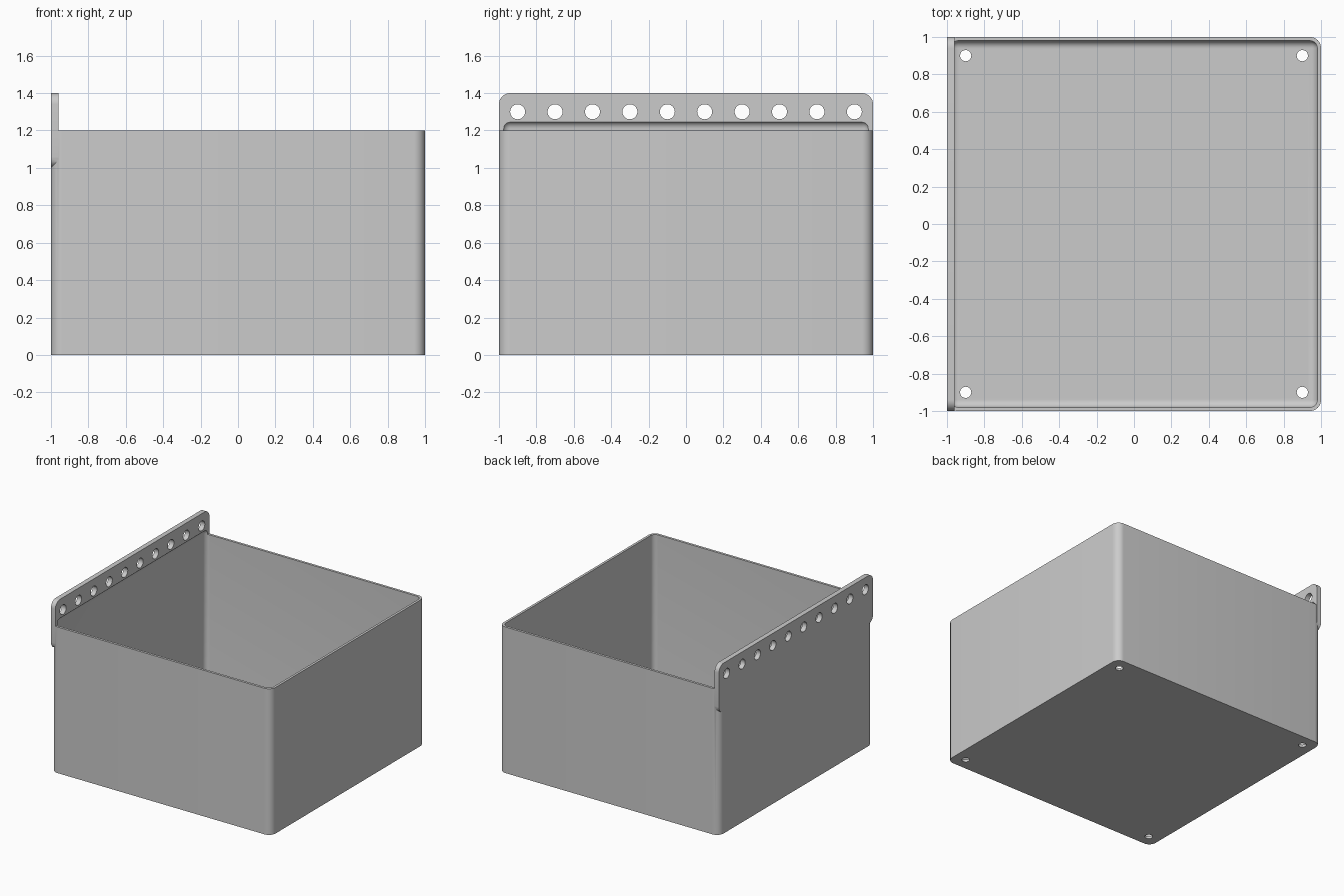
import bpy, bmesh, math
from mathutils import Matrix, Vector

old = bpy.data.objects.get("Cube")
if old:
    bpy.data.objects.remove(old, do_unlink=True)

grey = bpy.data.materials.new("plain_grey")
grey.use_nodes = True
grey.diffuse_color = (0.6, 0.6, 0.6, 1)
grey.node_tree.nodes["Principled BSDF"].inputs["Base Color"].default_value = (0.6, 0.6, 0.6, 1)


def finish(name, bm):
    mesh = bpy.data.meshes.new(name)
    bm.to_mesh(mesh)
    bm.free()
    mesh.materials.append(grey)
    obj = bpy.data.objects.new(name, mesh)
    bpy.context.collection.objects.link(obj)
    return obj


def rounded_block(name, low, high, radius, axis=None):
    """Block with rounded edges: only those along axis, or all of them."""
    low, high = Vector(low), Vector(high)
    bm = bmesh.new()
    bmesh.ops.create_cube(bm, size=1)
    bmesh.ops.scale(bm, vec=high - low, verts=bm.verts)
    bmesh.ops.translate(bm, vec=(low + high) / 2, verts=bm.verts)
    edges = [e for e in bm.edges if axis is None or
             abs((e.verts[0].co - e.verts[1].co)[axis]) > 1e-4]
    bmesh.ops.bevel(bm, geom=edges, offset=radius, segments=8,
                    profile=0.5, affect='EDGES')
    return finish(name, bm)


def hole_cutters(name, centres, radius, depth, turn):
    bm = bmesh.new()
    for c in centres:
        bmesh.ops.create_cone(bm, cap_ends=True, segments=32, radius1=radius,
                              radius2=radius, depth=depth,
                              matrix=Matrix.Translation(c) @ turn)
    return finish(name, bm)


def combine(target, other, operation):
    mod = target.modifiers.new(operation.title(), 'BOOLEAN')
    mod.operation = operation
    mod.solver = 'EXACT'
    mod.object = other
    other.hide_render = True
    bpy.context.view_layer.objects.active = target
    bpy.ops.object.modifier_apply(modifier=mod.name)
    bpy.data.objects.remove(other, do_unlink=True)


# Outer body and the hanging plate along one side
box = rounded_block("hanging_box", (-1, -1, 0), (1, 1, 1.2), 0.06, axis=2)
plate = rounded_block("hanging_plate", (-1, -1, 1), (-0.96, 1, 1.4), 0.06, axis=0)
combine(box, plate, 'UNION')

# Rounded cavity, which also hollows the foot of the plate
cavity = rounded_block("cavity_cutter", (-0.98, -0.98, 0.02), (0.98, 0.98, 1.25), 0.04)
combine(box, cavity, 'DIFFERENCE')

# Row of hanging holes and four drain holes in the floor
row = [(-0.98, -0.9 + 0.2 * i, 1.3) for i in range(10)]
combine(box, hole_cutters("plate_hole_cutters", row, 0.04, 0.2,
                          Matrix.Rotation(math.pi / 2, 4, 'Y')), 'DIFFERENCE')
corners = [(x, y, 0) for x in (-0.9, 0.9) for y in (-0.9, 0.9)]
combine(box, hole_cutters("floor_hole_cutters", corners, 0.03, 0.2,
                          Matrix.Identity(4)), 'DIFFERENCE')

bpy.ops.object.select_all(action='DESELECT')
box.select_set(True)
bpy.context.view_layer.objects.active = box
bpy.ops.object.shade_smooth_by_angle(angle=math.radians(30))
